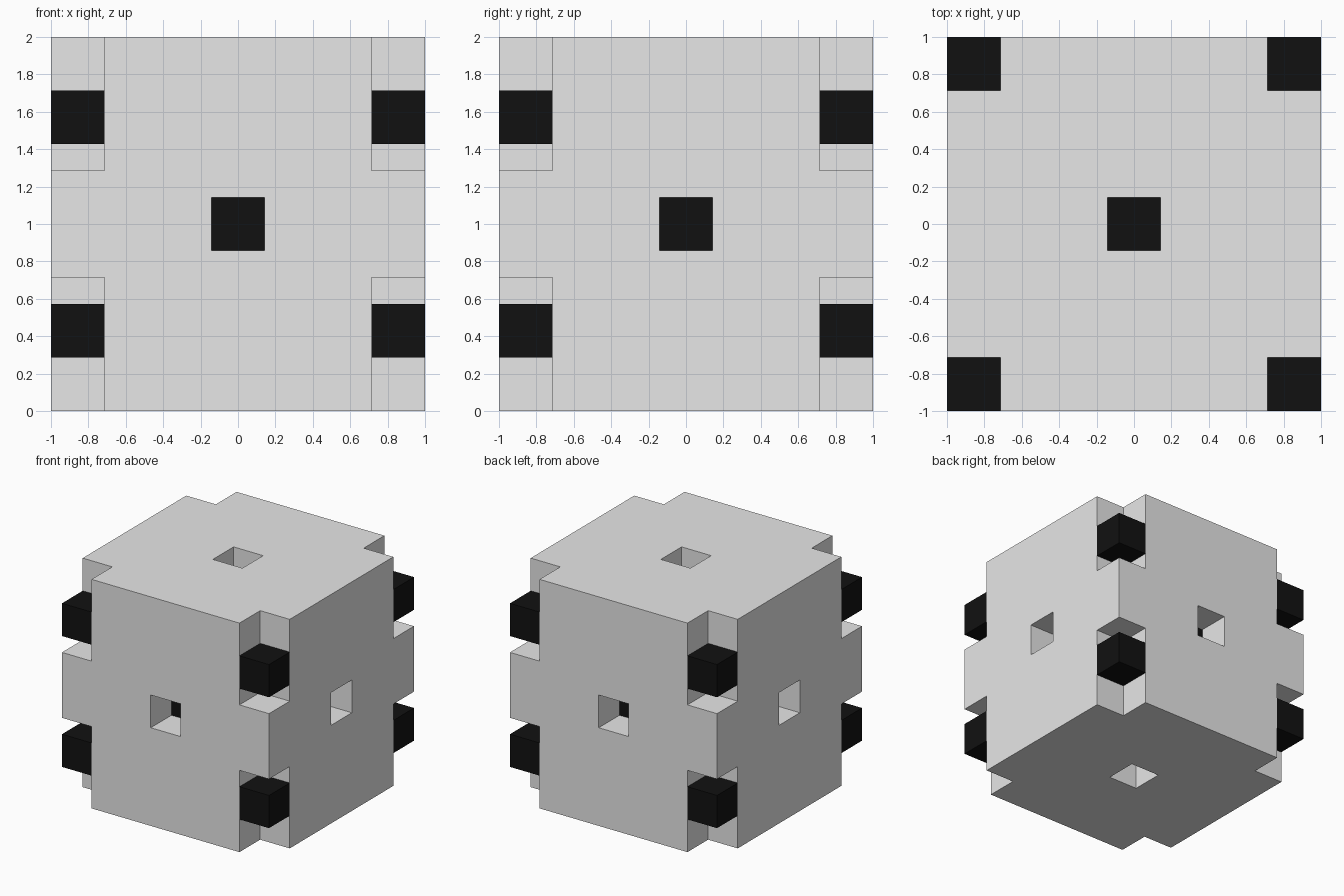
import bpy
import bmesh
from itertools import product
from mathutils import Matrix, Vector

default = bpy.data.objects.get("Cube")
if default:
    bpy.data.objects.remove(default, do_unlink=True)

CELL = 2 / 7                 # the body is seven cells wide
CENTRE = Vector((0, 0, 1))
SIGNS = (-1, 1)


def material(name, value):
    mat = bpy.data.materials.new(name)
    colour = (value, value, value, 1)
    mat.use_nodes = True
    mat.diffuse_color = colour
    mat.node_tree.nodes["Principled BSDF"].inputs["Base Color"].default_value = colour
    return mat


def boxes(name, specs, mat):
    """One object made of boxes, each given by centre and size in cells."""
    bm = bmesh.new()
    for centre, size in specs:
        place = Matrix.Translation(CENTRE + Vector(centre) * CELL)
        scale = Matrix.Diagonal((*(s * CELL for s in size), 1))
        bmesh.ops.create_cube(bm, size=1, matrix=place @ scale)
    mesh = bpy.data.meshes.new(name)
    bm.to_mesh(mesh)
    bm.free()
    mesh.materials.append(mat)
    obj = bpy.data.objects.new(name, mesh)
    bpy.context.collection.objects.link(obj)
    return obj


grey = material("light grey", 0.8)
black = material("black", 0.0056)

corners = list(product(SIGNS, repeat=3))
axes = [Vector([s if i == a else 0 for i in range(3)])
        for a in range(3) for s in SIGNS]

# Body: a cube with a pocket at every corner and a shaft in every face
body = boxes("body", [((0, 0, 0), (7, 7, 7))], grey)
pockets = [((3.5 * x, 3.5 * y, 3 * z), (2, 2, 4)) for x, y, z in corners]
shafts = [(a * 3.0, [1 + 2 * abs(c) for c in a]) for a in axes]
cutter = boxes("pocket_cutter", pockets + shafts, grey)
cutter.hide_render = True

cut = body.modifiers.new("pockets", 'BOOLEAN')
cut.operation = 'DIFFERENCE'
cut.solver = 'EXACT'
cut.object = cutter
bpy.context.view_layer.update()
evaluated = body.evaluated_get(bpy.context.evaluated_depsgraph_get())
finished = bpy.data.meshes.new_from_object(evaluated)
body.modifiers.clear()
body.data = finished
bpy.data.objects.remove(cutter, do_unlink=True)

# Black corner blocks, flush with the sides and sunk one cell from top and bottom
for x, y, z in corners:
    name = "_".join(("upper" if z > 0 else "lower",
                     "back" if y > 0 else "front",
                     "left" if x > 0 else "right", "corner_block"))
    boxes(name, [((3 * x, 3 * y, 2 * z), (1, 1, 1))], black)

# Black blocks at the bottom of the face shafts, one cell deep
sides = ("right", "left", "front", "back", "bottom", "top")
for side, axis in zip(sides, axes):
    boxes(side + "_shaft_block", [(axis * 2, (1, 1, 1))], black)
